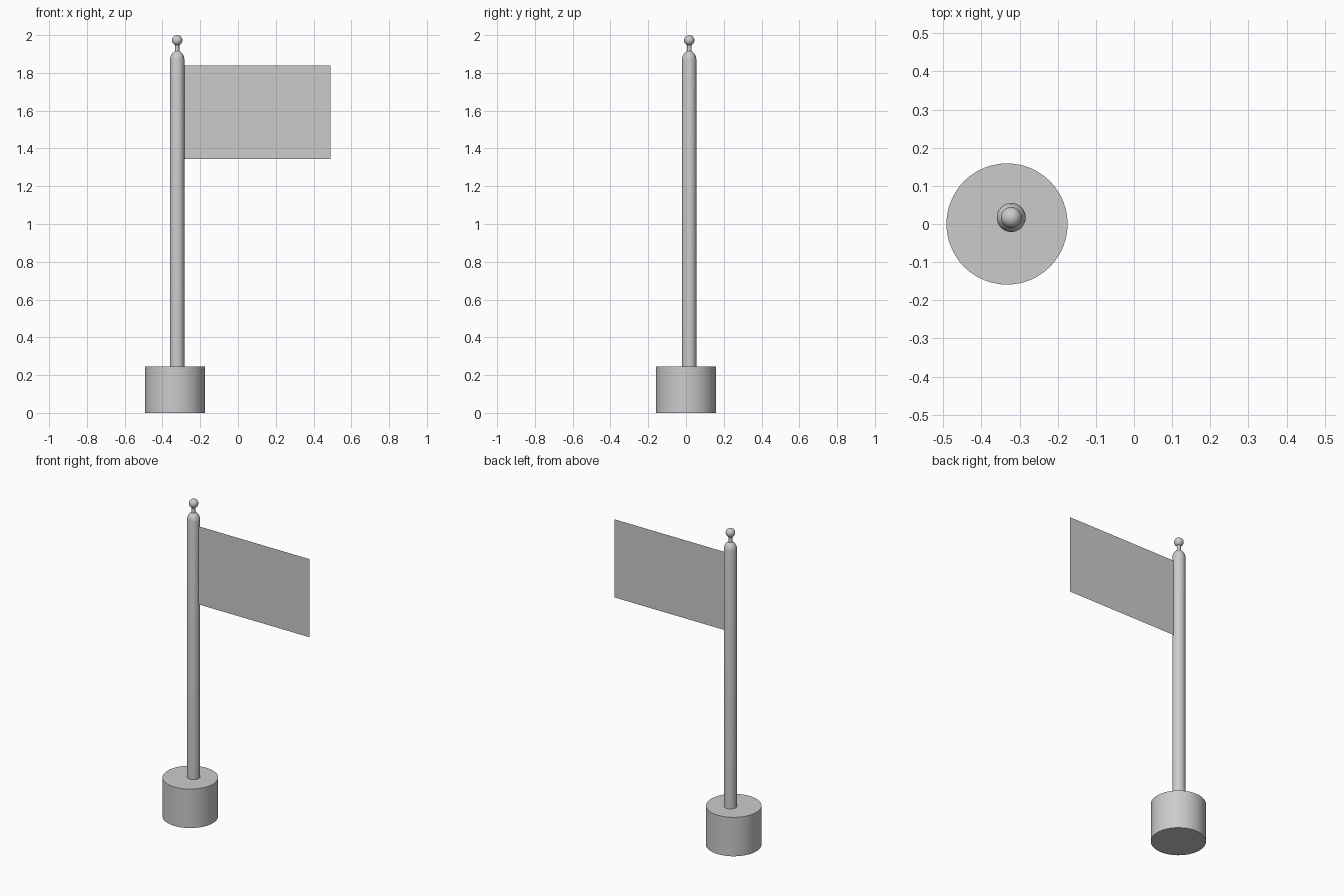
import bpy, math

if "Cube" in bpy.data.objects:
    bpy.data.objects.remove(bpy.data.objects["Cube"])

def lathe(name, profile, center, sides=32):
    """Revolve (radius, z) points around a vertical axis; radius 0 makes a pole point."""
    verts, faces, rings = [], [], []
    for r, z in profile:
        n = sides if r > 0 else 1
        rings.append(list(range(len(verts), len(verts) + n)))
        for i in range(n):
            a = 2 * math.pi * i / sides
            verts.append((r * math.cos(a), r * math.sin(a), z))
    for lo, hi in zip(rings, rings[1:]):
        for i in range(sides):
            j = (i + 1) % sides
            if len(lo) == 1:
                faces.append((lo[0], hi[j], hi[i]))
            elif len(hi) == 1:
                faces.append((lo[i], lo[j], hi[0]))
            else:
                faces.append((lo[i], lo[j], hi[j], hi[i]))
    return make(name, verts, faces, (center[0], center[1], 0))

def make(name, verts, faces, location=(0, 0, 0)):
    mesh = bpy.data.meshes.new(name)
    mesh.from_pydata(verts, [], faces)
    obj = bpy.data.objects.new(name, mesh)
    obj.location = location
    bpy.context.collection.objects.link(obj)
    bpy.context.view_layer.objects.active = obj
    bpy.ops.object.select_all(action='DESELECT')
    obj.select_set(True)
    bpy.ops.object.shade_smooth_by_angle(angle=math.radians(35))
    return obj

POLE = (-0.322, 0.017)

# Heavy round base
lathe("base", [(0, 0), (0.159, 0), (0.159, 0.246), (0, 0.246)], (-0.333, 0), 48)

# Pole with domed cap and slim neck
lathe("pole", [(0, 0.246), (0.038, 0.246), (0.038, 1.872), (0.035, 1.888),
               (0.028, 1.902), (0.019, 1.911), (0.013, 1.915), (0.011, 1.93),
               (0.011, 1.942), (0.014, 1.955), (0, 1.955)], POLE)

# Ball finial
R, ZC = 0.0275, 1.9725
ball = [(R * math.sin(math.pi * i / 16), ZC - R * math.cos(math.pi * i / 16)) for i in range(1, 16)]
lathe("finial_ball", [(0, ZC - R)] + ball + [(0, ZC + R)], POLE)

# Flag: a single flat sheet
y = 0.014
make("flag", [(-0.287, y, 1.345), (0.49, y, 1.345), (0.49, y, 1.838), (-0.287, y, 1.838)],
     [(0, 1, 2, 3)])
